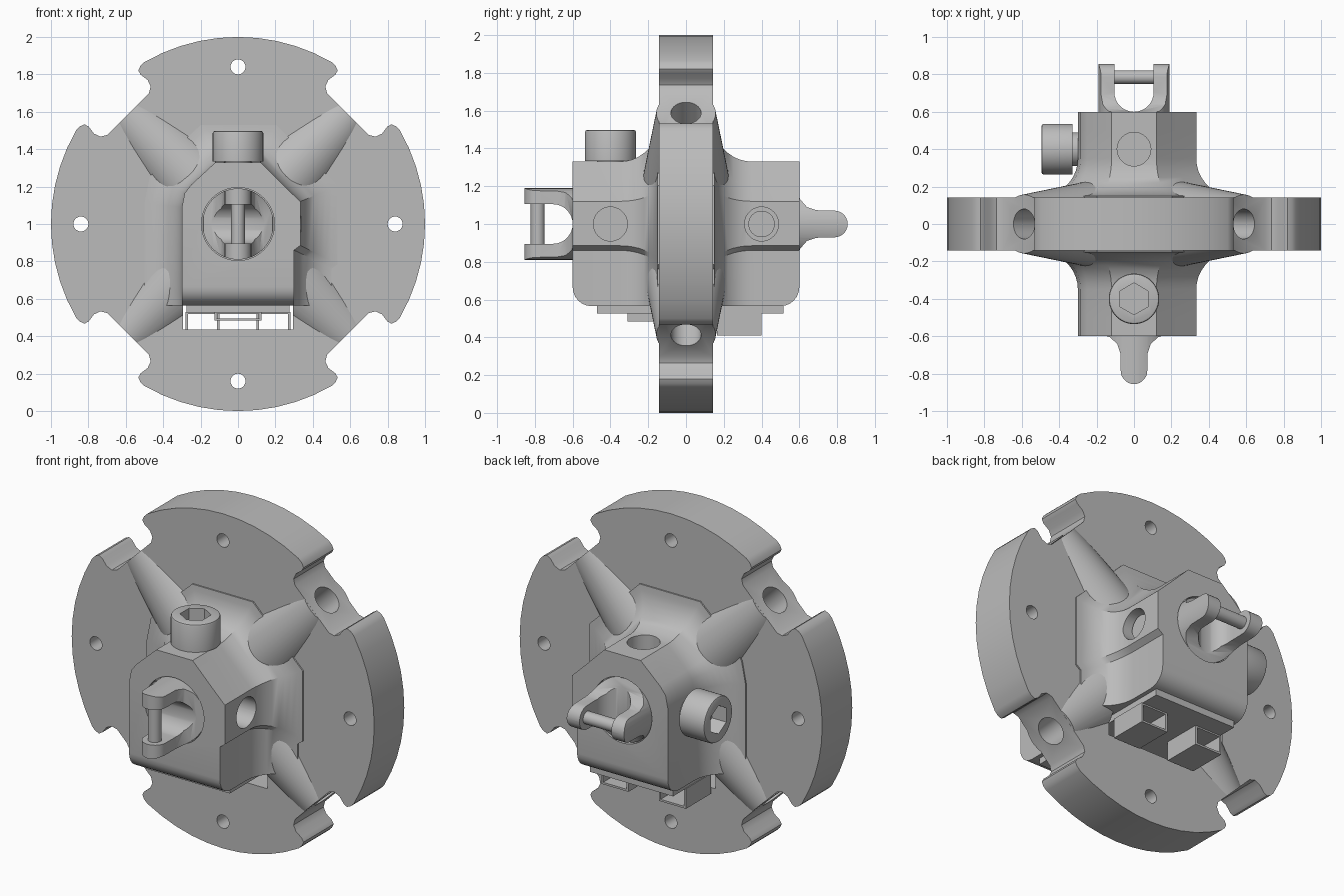
import bpy, bmesh, math
from mathutils import Vector, Matrix

if "Cube" in bpy.data.objects:
    bpy.data.objects.remove(bpy.data.objects["Cube"], do_unlink=True)

grey = bpy.data.materials.new("satin_grey")
grey.use_nodes = True
grey.diffuse_color = (0.5, 0.5, 0.5, 1)
grey.node_tree.nodes["Principled BSDF"].inputs["Base Color"].default_value = (0.5, 0.5, 0.5, 1)


def finish(name, bm):
    bmesh.ops.recalc_face_normals(bm, faces=bm.faces)
    mesh = bpy.data.meshes.new(name)
    bm.to_mesh(mesh)
    bm.free()
    mesh.materials.append(grey)
    obj = bpy.data.objects.new(name, mesh)
    bpy.context.collection.objects.link(obj)
    return obj


def loft(name, rings):
    bm = bmesh.new()
    loops = [[bm.verts.new(p) for p in ring] for ring in rings]
    n = len(loops[0])
    for a, b in zip(loops, loops[1:]):
        for i in range(n):
            bm.faces.new((a[i], a[(i + 1) % n], b[(i + 1) % n], b[i]))
    bm.faces.new(loops[0])
    bm.faces.new(loops[-1])
    return finish(name, bm)


def prism(name, pts, axis, lo, hi):
    place = {"x": lambda u, v, t: (t, u, v),
             "y": lambda u, v, t: (u, t, v),
             "z": lambda u, v, t: (u, v, t)}[axis]
    return loft(name, [[place(u, v, t) for u, v in pts] for t in (lo, hi)])


def box(name, x, y, z):
    return prism(name, [(x[0], y[0]), (x[1], y[0]), (x[1], y[1]), (x[0], y[1])], "z", *z)


def rod(name, start, end, r, r_end=None, sides=40):
    start, end = Vector(start), Vector(end)
    bm = bmesh.new()
    turn = (end - start).to_track_quat("Z", "Y").to_matrix().to_4x4()
    bmesh.ops.create_cone(bm, cap_ends=True, segments=sides, radius1=r,
                          radius2=r if r_end is None else r_end,
                          depth=(end - start).length,
                          matrix=Matrix.Translation((start + end) / 2) @ turn)
    return finish(name, bm)


def boolean(obj, tools, op="DIFFERENCE"):
    for tool in tools:
        mod = obj.modifiers.new("cut", "BOOLEAN")
        mod.operation, mod.object, mod.solver = op, tool, "EXACT"
    bpy.context.view_layer.update()
    graph = bpy.context.evaluated_depsgraph_get()
    mesh = bpy.data.meshes.new_from_object(obj.evaluated_get(graph))
    obj.modifiers.clear()
    obj.data = mesh
    for tool in tools:
        bpy.data.objects.remove(tool, do_unlink=True)


def arc(cx, cy, r, a, b, n):
    angles = [math.radians(a + (b - a) * i / n) for i in range(n + 1)]
    return [(cx + r * math.cos(t), cy + r * math.sin(t)) for t in angles]


# Flange disc with four rounded notches
lip = [(0.476, 0.70), (0.467, 0.735), (0.483, 0.77), (0.52, 0.798), (0.533, 0.82), (0.522, 0.845)]
quarter = lip + arc(0, 0, 1, 60, 120, 10) + [(-x, y) for x, y in reversed(lip)]
outline = []
for k in range(4):
    c, s = round(math.cos(k * math.pi / 2)), round(math.sin(k * math.pi / 2))
    outline += [(c * x - s * y, s * x + c * y + 1) for x, y in quarter]
disc = prism("flange_disc", outline, "y", -0.142, 0.142)

diagonals = [Vector((x, 0, z)) * math.sqrt(0.5) for x in (-1, 1) for z in (-1, 1)]
middle = Vector((0, 0, 1))


def window():
    return box("window_cutter", (-0.295, 0.295), (-0.5, 0.5), (0.435, 0.565))


def bore(d):
    return rod("bore_cutter", middle + d * 0.5, middle + d * 1.1, 0.08)


bolt_holes = [rod("hole_cutter", (x, -0.3, z), (x, 0.3, z), 0.04, sides=24)
              for x, z in ((0, 0.16), (0, 1.84), (-0.84, 1), (0.84, 1))]
boolean(disc, bolt_holes + [bore(d) for d in diagonals] + [window()])

# Ridges swelling around each radial bore
for i, d in enumerate(diagonals):
    ridge = rod(f"bore_ridge_{i + 1}", middle + d * 0.36, middle + d * 0.831, 0.225, 0.157, 48)
    boolean(ridge, [bore(d), window()])

# Hubs: chamfered section flaring into the disc, flat underside
section = [(-0.3, 0.565), (0.3, 0.565), (0.3, 0.86), (0.333, 0.885), (0.333, 1.12),
           (0.24, 1.21), (0.12, 1.33), (-0.12, 1.33), (-0.25, 1.21), (-0.285, 1.165), (-0.3, 1.09)]


def grown(amount):
    pts = [Vector(p) for p in section]
    result = []
    for i, p in enumerate(pts):
        a = (p - pts[i - 1]).normalized()
        b = (pts[(i + 1) % len(pts)] - p).normalized()
        na, nb = Vector((a.y, -a.x)), Vector((b.y, -b.x))
        result.append(p + (na + nb) * amount / (1 + na.dot(nb)))
    return result


def hub(name, side):
    stations = []
    for i in range(7):
        t = math.radians(15 * i)
        stations.append((0.6 - 0.1 * (1 - math.cos(t)), 0, 0.665 - 0.1 * math.sin(t)))
    for i in range(10):
        t = math.radians(10 * i)
        stations.append((0.35 - 0.2 * math.sin(t), 0.2 * (1 - math.cos(t)), 0.565))
    stations.append((0.05, 0.2, 0.565))
    rings = [[(p.x, side * y, max(p.y, floor)) for p in grown(g)] for y, g, floor in stations]
    obj = loft(name, rings)
    y = 0.4 * side
    boolean(obj, [rod("side_cutter", (0.12, y, 1), (0.6, y, 1), 0.09),
                  rod("top_cutter", (0, y, 1.15), (0, y, 1.6), 0.09),
                  rod("seat_cutter", (0, 0.57 * side, 1), (0, 0.8 * side, 1), 0.195)])


hub("front_hub", -1)
hub("back_hub", 1)


# Socket head screws
def screw(name, base, direction, tail):
    base, d = Vector(base), Vector(direction)
    head = rod(name + "_head", base, base + d * 0.165, 0.135, sides=48)
    rim = [e for e in head.data.edges
           if all((head.data.vertices[v].co - base).dot(d) > 0.1 for v in e.vertices)]
    bm = bmesh.new()
    bm.from_mesh(head.data)
    bm.edges.ensure_lookup_table()
    bmesh.ops.bevel(bm, geom=[bm.edges[e.index] for e in rim], offset=0.012, segments=2,
                    profile=0.5, affect="EDGES")
    bm.to_mesh(head.data)
    bm.free()
    boolean(head, [rod("socket_cutter", base + d * 0.07, base + d * 0.3, 0.085, sides=6)])
    rod(name + "_shank", base - d * tail, base + d * 0.02, 0.07)


screw("top_screw", (0, -0.4, 1.333), (0, 0, 1), 0.3)
screw("side_screw", (-0.33, 0.4, 1), (-1, 0, 0), 0.62)
rod("side_screw_collar", (-0.34, 0.4, 1), (-0.28, 0.4, 1), 0.09)


# Clevises: round post cut to a flared tongue and slotted, with a cross pin
def clevis(name, spin):
    half = [(0.2, -0.52), (0.185, -0.585), (0.13, -0.605), (0.09, -0.64), (0.073, -0.69)]
    plan = half + arc(0, -0.785, 0.071, 0, -180, 14) + [(-x, y) for x, y in reversed(half)]
    slot = [(-1, 0.895)] + arc(-0.705, 1, 0.105, -90, 90, 16) + [(-1, 1.105)]
    post = rod(name, (0, -0.53, 1), (0, -0.9, 1), 0.19, sides=48)
    boolean(post, [prism("tongue_cutter", plan, "z", 0.7, 1.3)], "INTERSECT")
    boolean(post, [prism("slot_cutter", slot, "x", -0.4, 0.4)])
    pin = rod(name + "_pin", (0, -0.785, 0.815), (0, -0.785, 1.185), 0.037, sides=24)
    for obj in (post, pin):
        obj.data.transform(Matrix.Translation(middle) @ spin @ Matrix.Translation(-middle))


clevis("front_clevis", Matrix.Identity(4))
clevis("back_clevis", Matrix.Rotation(math.pi / 2, 4, "Y") @ Matrix.Rotation(math.pi, 4, "Z"))

# Board under the hubs with open connector shells
box("circuit_board", (-0.275, 0.275), (-0.47, 0.515), (0.527, 0.567))


def shell(name, x, y, z, wall):
    obj = box(name, x, y, z)
    boolean(obj, [box("shell_cutter", (x[0] + wall, x[1] - wall), (y[0] - 0.1, y[1] + 0.1),
                      (z[0] + wall, z[1] - wall))])


shell("front_connector", (-0.125, 0.125), (-0.31, -0.15), (0.485, 0.53), 0.01)
shell("back_left_connector", (0.1, 0.28), (0.165, 0.4), (0.41, 0.53), 0.012)
shell("back_right_connector", (-0.28, -0.1), (0.165, 0.4), (0.41, 0.53), 0.012)

# Smooth curved surfaces, keep edges sharp
bpy.ops.object.select_all(action="DESELECT")
for obj in bpy.context.collection.objects:
    if obj.type == "MESH":
        obj.select_set(True)
        bpy.context.view_layer.objects.active = obj
bpy.ops.object.shade_smooth_by_angle(angle=math.radians(32))
